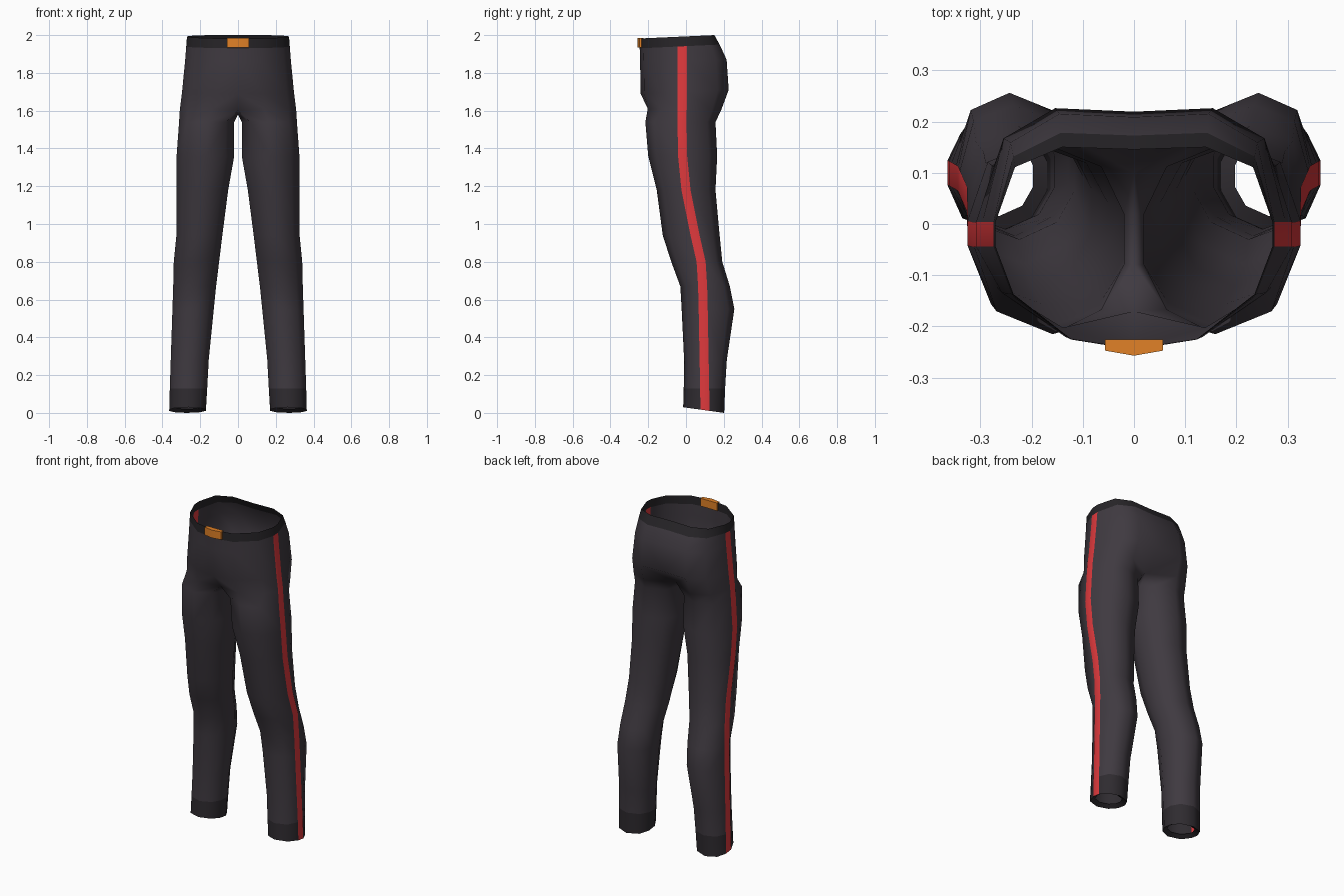
import bpy, bmesh, math

if "Cube" in bpy.data.objects:
    bpy.data.objects.remove(bpy.data.objects["Cube"])


def material(name, rgb):
    m = bpy.data.materials.new(name)
    m.diffuse_color = (*rgb, 1)
    m.use_nodes = True
    m.node_tree.nodes["Principled BSDF"].inputs["Base Color"].default_value = m.diffuse_color
    return m


CLOTH = material("dark_cloth", (0.05, 0.042, 0.052))
HEM = material("hem_shade", (0.028, 0.024, 0.029))
STRIPE = material("red_stripe", (0.72, 0.04, 0.045))
BAND = material("waistband_black", (0.02, 0.018, 0.021))
ORANGE = material("buckle_orange", (0.75, 0.22, 0.02))

W = 0.024  # half width of the side stripe

# Unit outlines, running front -> outer side -> back (None = stripe edges)
PELVIS = [(0, -1), (.45, -.92), (.87, -.56), None, None, (.86, .74), (.52, 1), (0, .97)]
LEG = [(-.7, -.74), (-.05, -1), (.7, -.76), None, None, (.74, .76), (.05, 1),
       (-.7, .76), (-1, .27), (-1, -.27)]


def pelvis_ring(zf, zb, rx, yf, yb, stripe):
    pts = []
    for i, u in enumerate(PELVIS):
        if u is None:
            x, y = rx, stripe + (-W if i == 3 else W)
        else:
            x, y = u[0] * rx, (-u[1] * yf if u[1] < 0 else u[1] * yb)
        pts.append((x, y, zf + (zb - zf) * (y - yf) / (yb - yf)))
    return pts


def leg_ring(zf, zb, x0, x1, yf, yb, stripe, scale=1.0):
    cx, cy, rx, ry = (x0 + x1) / 2, (yf + yb) / 2, (x1 - x0) / 2, (yb - yf) / 2
    pts = []
    for i, u in enumerate(LEG):
        if u is None:
            x, y = x1, stripe + (-W if i == 3 else W)
        else:
            x, y = cx + u[0] * rx, cy + u[1] * ry
        z = zf + (zb - zf) * (y - yf) / (yb - yf)
        pts.append((cx + (x - cx) * scale, cy + (y - cy) * scale, z))
    return pts


def loft(name, rings, mats, pick):
    """Skin rings from top to bottom; 10-point pairs close into a leg tube."""
    bm = bmesh.new()
    vs = [[bm.verts.new(p) for p in r] for r in rings]
    for r, (a, b) in enumerate(zip(vs, vs[1:])):
        n = min(len(a), len(b))
        for j in range(n if n == len(LEG) else n - 1):
            k = (j + 1) % n
            bm.faces.new((a[j], b[j], b[k], a[k])).material_index = pick(r, j)
    me = bpy.data.meshes.new(name)
    bm.to_mesh(me)
    bm.free()
    ob = bpy.data.objects.new(name, me)
    bpy.context.collection.objects.link(ob)
    for m in mats:
        me.materials.append(m)
    mod = ob.modifiers.new("mirror", 'MIRROR')
    mod.use_clip = True
    mod.merge_threshold = 0.0005
    smooth(ob)
    return ob


def smooth(ob):
    bpy.ops.object.select_all(action='DESELECT')
    ob.select_set(True)
    bpy.context.view_layer.objects.active = ob
    bpy.ops.object.shade_smooth_by_angle(angle=math.radians(60))


# Trousers: seat rings, then the crotch ring, then the leg down to a folded hem
belt_low = pelvis_ring(1.93, 1.95, .274, -.245, .178, -.02)
seat = [belt_low,
        pelvis_ring(1.86, 1.87, .28, -.243, .215, -.02),
        pelvis_ring(1.69, 1.71, .296, -.24, .226, -.02)]
crotch = pelvis_ring(1.61, 1.60, .308, -.22, .185, -.02)
crotch[0] = (0, -.17, 1.60)
crotch[7] = (0, .10, 1.60)
crotch += [(0, .02, 1.58), (0, -.08, 1.58)]

leg_rows = [  # z, inner x, outer x, front y, back y, stripe y
    (1.54, .02, .312, -.215, .156, -.021),
    (1.36, .02, .325, -.20, .165, -.018),
    (1.18, .052, .325, -.155, .156, 0),
    (.94, .083, .326, -.123, .178, .048),
    (.80, .10, .34, -.078, .192, .08),
    (.67, .116, .343, -.03, .232, .088),
    (.55, .128, .347, -.023, .256, .091),
    (.28, .155, .356, -.01, .216, .096),
    (.13, .163, .361, -.012, .207, .099)]
legs = [leg_ring(z, z, *rest) for z, *rest in leg_rows]
legs.append(leg_ring(.03, 0, .17, .364, -.015, .202, .10))
legs.append(leg_ring(.045, .02, .17, .364, -.015, .202, .10, .72))

rings = seat + [crotch] + legs
last = len(rings) - 3
loft("trousers", rings, [CLOTH, STRIPE, HEM],
     lambda r, j: 1 if j == 3 and r <= last else (2 if r >= last else 0))

# Waistband
loft("waistband", [pelvis_ring(1.982, 2.0, .27, -.245, .15, -.02), belt_low],
     [BAND], lambda r, j: 0)

# Buckle plate, bent slightly around the front
bm = bmesh.new()
outline = [(-.057, -.225), (-.057, -.247), (0, -.257), (.057, -.247), (.057, -.225)]
face = bm.faces.new([bm.verts.new((x, y, 1.935)) for x, y in outline])
ext = bmesh.ops.extrude_face_region(bm, geom=[face])
for v in ext["geom"]:
    if isinstance(v, bmesh.types.BMVert):
        v.co.z = 1.984
bmesh.ops.recalc_face_normals(bm, faces=bm.faces)
me = bpy.data.meshes.new("buckle")
bm.to_mesh(me)
bm.free()
me.materials.append(ORANGE)
buckle = bpy.data.objects.new("buckle", me)
bpy.context.collection.objects.link(buckle)
smooth(buckle)
